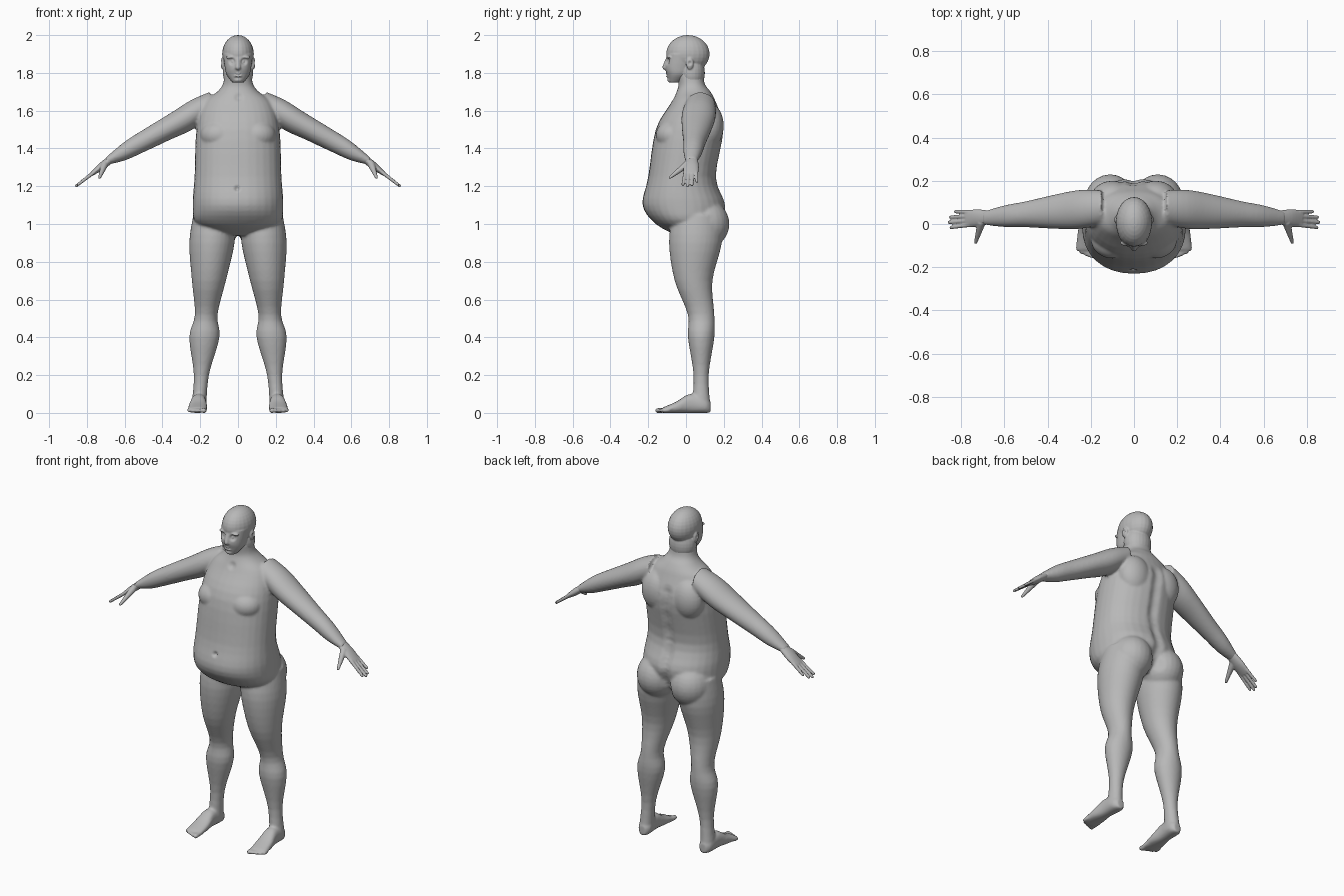
import bpy
import bmesh
import math
from mathutils import Matrix, Vector
from mathutils.kdtree import KDTree

default_cube = bpy.data.objects.get("Cube")
if default_cube:
    bpy.data.objects.remove(default_cube, do_unlink=True)

clay = bpy.data.materials.new("grey_clay")
clay.use_nodes = True
clay.diffuse_color = (.48, .48, .48, 1)
for node in clay.node_tree.nodes:
    if node.type == 'BSDF_PRINCIPLED':
        node.inputs["Base Color"].default_value = clay.diffuse_color

BOTH = (1, -1)
MIDDLE = (1,)
X, Y, Z = Matrix.Identity(3)
WORLD = Matrix.Identity(4)


def make_frame(across, depth, along, origin):
    """Axes that a cross-section and its path are laid out on."""
    axes = Matrix((across, depth, along)).transposed().to_4x4()
    return Matrix.Translation(origin) @ axes


def flip(side):
    return Matrix.Diagonal((side, 1, 1, 1))


def smooth_stations(stations, steps=4):
    """Catmull-Rom interpolation between the given cross-sections."""
    last = len(stations) - 1
    result = []
    for i in range(last):
        quad = [stations[min(max(j, 0), last)] for j in range(i - 1, i + 3)]
        for k in range(steps):
            s = k / steps
            result.append([b + (c - a) * s / 2
                           + (2 * a - 5 * b + 4 * c - d) * s * s / 2
                           + (3 * b - a - 3 * c + d) * s ** 3 / 2
                           for a, b, c, d in zip(*quad)])
    result.append(stations[last])
    return result


def loft(bm, stations, frame=WORLD, sides=MIDDLE, power=2, segments=32):
    """Skin sections (along, half width, half depth, optional depth offset)."""
    padded = [(*station, 0)[:4] for station in stations]
    for side in sides:
        matrix = flip(side) @ frame
        rings = []
        for along, width, depth, offset in smooth_stations(padded):
            ring = []
            for i in range(segments):
                angle = math.tau * i / segments
                c, s = math.cos(angle), math.sin(angle)
                a = width * math.copysign(abs(c) ** (2 / power), c)
                b = depth * math.copysign(abs(s) ** (2 / power), s)
                ring.append(bm.verts.new(matrix @ Vector((a, offset + b, along))))
            rings.append(ring)
        for low, high in zip(rings, rings[1:]):
            for i in range(segments):
                j = (i + 1) % segments
                bm.faces.new((low[i], low[j], high[j], high[i]))
        bm.faces.new(rings[0])
        bm.faces.new(rings[-1])


def ball(bm, centre, radii, sides=BOTH):
    for side in sides:
        matrix = flip(side) @ Matrix.Translation(centre) @ Matrix.Diagonal((*radii, 1))
        bmesh.ops.create_uvsphere(bm, u_segments=24, v_segments=16,
                                  radius=1, matrix=matrix)


def digit(bm, start, end, start_radius, end_radius, sides, frame=WORLD):
    """Finger or toe as a tapering tube with a round tip."""
    path = Vector(end) - Vector(start)
    along = path.normalized()
    across = along.orthogonal().normalized()
    tube = frame @ make_frame(across, along.cross(across), along, start)
    loft(bm, [(0, start_radius, start_radius),
              (path.length, end_radius, end_radius)], tube, sides, segments=16)
    ball(bm, frame @ Vector(end), (end_radius, end_radius, end_radius), sides)


def fuse(name, bm, voxel, rounds, dents=()):
    """Merge overlapping forms into one skin, then press in the dents."""
    bmesh.ops.recalc_face_normals(bm, faces=bm.faces)
    rough = bpy.data.meshes.new(name + "_rough")
    bm.to_mesh(rough)
    bm.free()
    obj = bpy.data.objects.new(name, rough)
    bpy.context.collection.objects.link(obj)
    remesh = obj.modifiers.new("fuse", 'REMESH')
    remesh.mode = 'VOXEL'
    remesh.voxel_size = voxel
    relax = obj.modifiers.new("relax", 'SMOOTH')
    relax.iterations = rounds
    graph = bpy.context.evaluated_depsgraph_get()
    mesh = bpy.data.meshes.new_from_object(obj.evaluated_get(graph))
    obj.modifiers.clear()
    obj.data = mesh
    bpy.data.meshes.remove(rough)
    points = [v.co.copy() for v in mesh.vertices]
    normals = [v.normal.copy() for v in mesh.vertices]
    tree = KDTree(len(points))
    for index, point in enumerate(points):
        tree.insert(point, index)
    tree.balance()
    for centre, radius, amount in dents:
        spot = tree.find(centre)[0]
        for co, index, distance in tree.find_range(spot, radius):
            fade = (1 - (distance / radius) ** 2) ** 2
            points[index] += normals[index] * amount * fade
    flat = [value for p in points for value in (p.x, p.y, max(p.z, 0))]
    mesh.vertices.foreach_set("co", flat)
    mesh.materials.clear()
    mesh.materials.append(clay)
    mesh.shade_smooth()
    mesh.update()


# Torso and neck
body = bmesh.new()
loft(body, [
    (.94, .08, .09, .04), (1, .22, .17, .01), (1.1, .24, .22, -.01),
    (1.25, .23, .18, -.02), (1.5, .22, .18, .02), (1.64, .18, .12, .04),
    (1.7, .11, .09, .04), (1.74, .08, .07, .03), (1.8, .07, .07, .02)], power=2.2)

# Chest, shoulder blades and buttocks
ball(body, (.1, -.07, 1.47), (.1, .09, .08))
ball(body, (.1, .12, 1.52), (.1, .08, .12))
ball(body, (.11, .1, 1), (.12, .13, .13))

# Arms slope down from the shoulders
arm_frame = make_frame(Y, Z, X - .09 * Y - .54 * Z, .09 * Y + 1.71 * Z)
loft(body, [(.15, .08, .07), (.25, .09, .08), (.36, .08, .07),
            (.5, .06, .06), (.6, .05, .05), (.7, .03, .02)], arm_frame, BOTH)

# Legs spread towards the floor
leg_frame = make_frame(X, Y, Z - .08 * X, .21 * X)
loft(body, [(1.05, .11, .13, .06), (.9, .12, .14, .05), (.7, .09, .1, .04),
            (.52, .06, .07, .08), (.4, .08, .07, .08), (.2, .04, .04, .08),
            (.03, .04, .05, .08)], leg_frame, BOTH)

# Kneecaps and ankle bones
ball(body, (.16, .03, .57), (.04, .03, .05))
for ankle_x in (.18, .23):
    ball(body, (ankle_x, .08, .1), (.01, .02, .02))

# Feet rest on a flat sole, so each section is centred at half its height
foot_frame = make_frame(X, Z, Y - .05 * X, .21 * X)
foot = [(.13, .02, .03), (.1, .04, .04), (.02, .04, .05),
        (-.05, .05, .03), (-.12, .05, .015)]
loft(body, [(*section, section[-1]) for section in foot],
     foot_frame, BOTH, power=2.4)
for i in range(5):
    toe_x = .18 + .02 * i
    radius = .01 if i else .014
    digit(body, (toe_x, -.09, .015), (toe_x, -.15 + .002 * i * i, .012),
          radius, radius, BOTH)

# Navel, collar hollow and spine furrow
folds = [((0, -.22, 1.19), .02, -.016), ((0, -.06, 1.67), .03, -.008)]
folds += [((0, .2, .97 + .03 * i), .045, -.007) for i in range(21)]
fuse("body", body, .008, 4, folds)

# Hands, one per side, palms down
along = Vector((.79, -.05, -.61)).normalized()
up = along.cross(Y).normalized()
hand_frame = make_frame(up.cross(along), up, along, (.69, .03, 1.33))
for name, side in zip(("left_hand", "right_hand"), BOTH):
    hand = bmesh.new()
    loft(hand, [(-.03, .03, .02), (.04, .04, .02), (.11, .04, .01)],
         hand_frame, (side,))
    for i in range(4):
        a = .02 * i - .03
        digit(hand, (a, 0, .09), (1.2 * a, 0, .21 - .01 * (i - 1) ** 2),
              .01, .008, (side,), hand_frame)
    digit(hand, (-.02, 0, .02), (-.11, -.04, .09), .02, .008, (side,), hand_frame)
    fuse(name, hand, .0045, 2)

# Head: skull, nape and face
head = bmesh.new()
ball(head, (0, .01, 1.9), (.084, .115, .1), MIDDLE)
ball(head, (0, .03, 1.8), (.08, .07, .1), MIDDLE)
loft(head, [(1.75, .03, .03, -.06), (1.79, .06, .06, -.04),
            (1.83, .07, .08, -.03), (1.9, .08, .09, -.01)], power=2.2)

# Nose, nostrils, brow, lips, chin and ears
digit(head, (0, -.095, 1.88), (0, -.11, 1.83), .01, .015, MIDDLE)
ball(head, (.014, -.1, 1.825), (.009, .012, .008))
ball(head, (.034, -.088, 1.882), (.03, .014, .009))
for lip_z in (1.783, 1.796):
    ball(head, (0, -.095, lip_z), (.022, .012, .006), MIDDLE)
ball(head, (0, -.08, 1.763), (.024, .02, .015), MIDDLE)
ball(head, (.08, .02, 1.85), (.012, .02, .033))

# Eye sockets, eyes, ear hollows and mouth line
features = [((.004 * i, -.11, 1.79), .007, -.002) for i in range(-5, 6)]
for side in BOTH:
    features += [((side * .033, -.1, 1.86), .024, -.013),
                 ((side * .033, -.1, 1.86), .012, .007),
                 ((side * .1, .02, 1.85), .016, -.008)]
fuse("head", head, .0045, 2, features)
